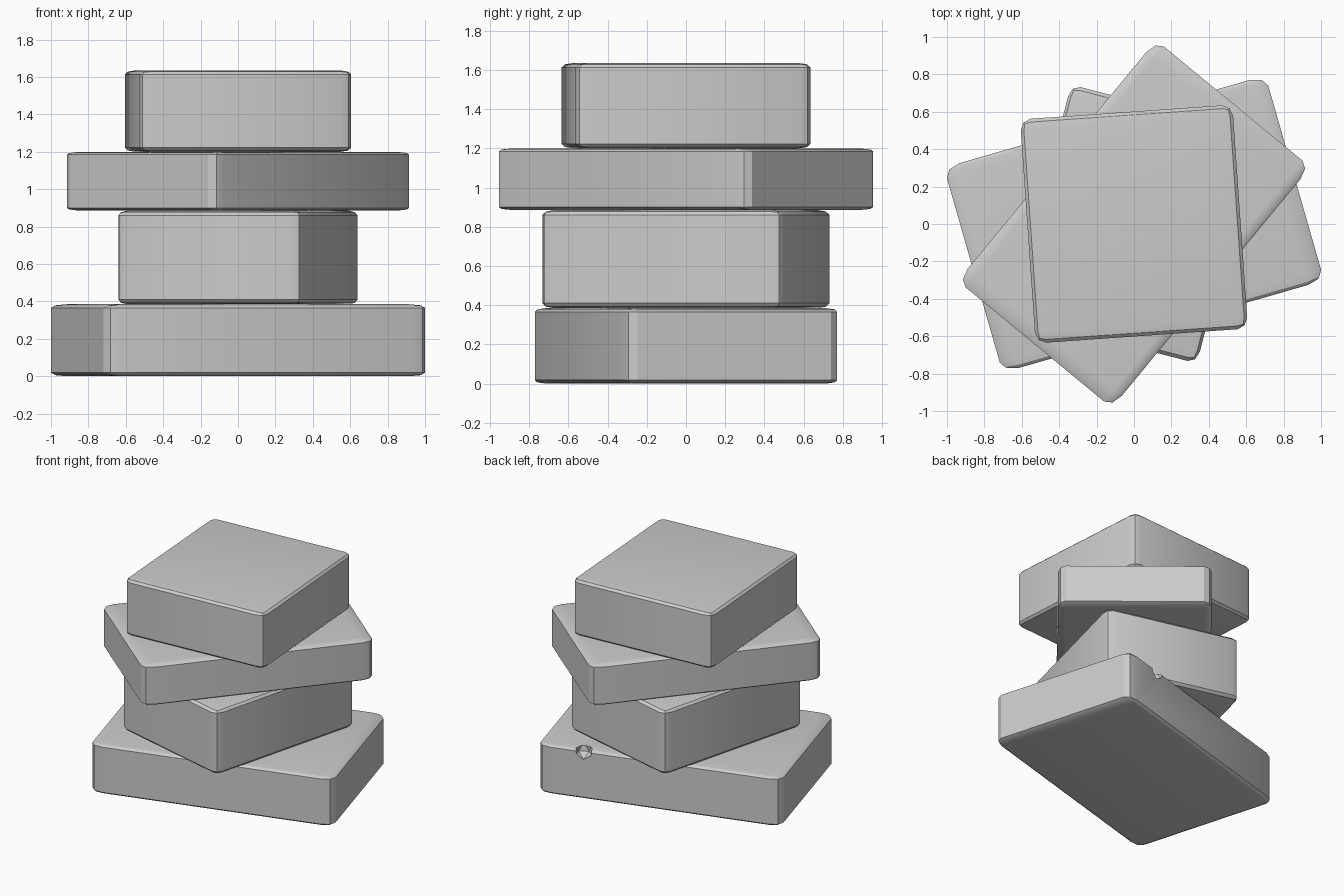
import bpy, bmesh
from math import radians
from mathutils import Matrix

if "Cube" in bpy.data.objects:
    bpy.data.objects.remove(bpy.data.objects["Cube"])


def block(name, half_x, half_y, z0, z1, turn):
    """Softened cube, stretched to size, so the rounding stretches with it."""
    bm = bmesh.new()
    bmesh.ops.create_cube(bm, size=1)
    bmesh.ops.bevel(bm, geom=bm.edges[:], offset=0.05, offset_type='OFFSET',
                    segments=2, profile=0.5, affect='EDGES')
    bmesh.ops.scale(bm, vec=(2 * half_x, 2 * half_y, z1 - z0), verts=bm.verts)
    me = bpy.data.meshes.new(name)
    bm.to_mesh(me)
    bm.free()
    ob = bpy.data.objects.new(name, me)
    bpy.context.collection.objects.link(ob)
    ob.location.z = (z0 + z1) / 2
    ob.rotation_euler.z = radians(turn)
    return ob


# Four stacked, twisted stone slabs
blocks = [
    block("bottom_slab", 0.894, 0.57, 0.0, 0.385, 16),
    block("lower_block", 0.512, 0.637, 0.385, 0.885, -14.5),
    block("upper_slab", 0.534, 0.834, 0.885, 1.2, -39.5),
    block("top_block", 0.569, 0.6, 1.2, 1.635, 4),
]

# Small chip broken out of the bottom slab's rear top edge
bpy.ops.mesh.primitive_ico_sphere_add(subdivisions=1, radius=0.07)
chip = bpy.context.object
chip.name = "chip_cutter"
chip.matrix_world = Matrix.Rotation(radians(16), 4, 'Z') @ Matrix.Translation((0.56, 0.56, 0.375))
chip.hide_render = True
chip.display_type = 'WIRE'
cut = blocks[0].modifiers.new("chip", 'BOOLEAN')
cut.operation = 'DIFFERENCE'
cut.solver = 'EXACT'
cut.object = chip

# Smooth the rounded edges
for ob in blocks:
    bpy.ops.object.select_all(action='DESELECT')
    ob.select_set(True)
    bpy.context.view_layer.objects.active = ob
    bpy.ops.object.shade_smooth_by_angle()
